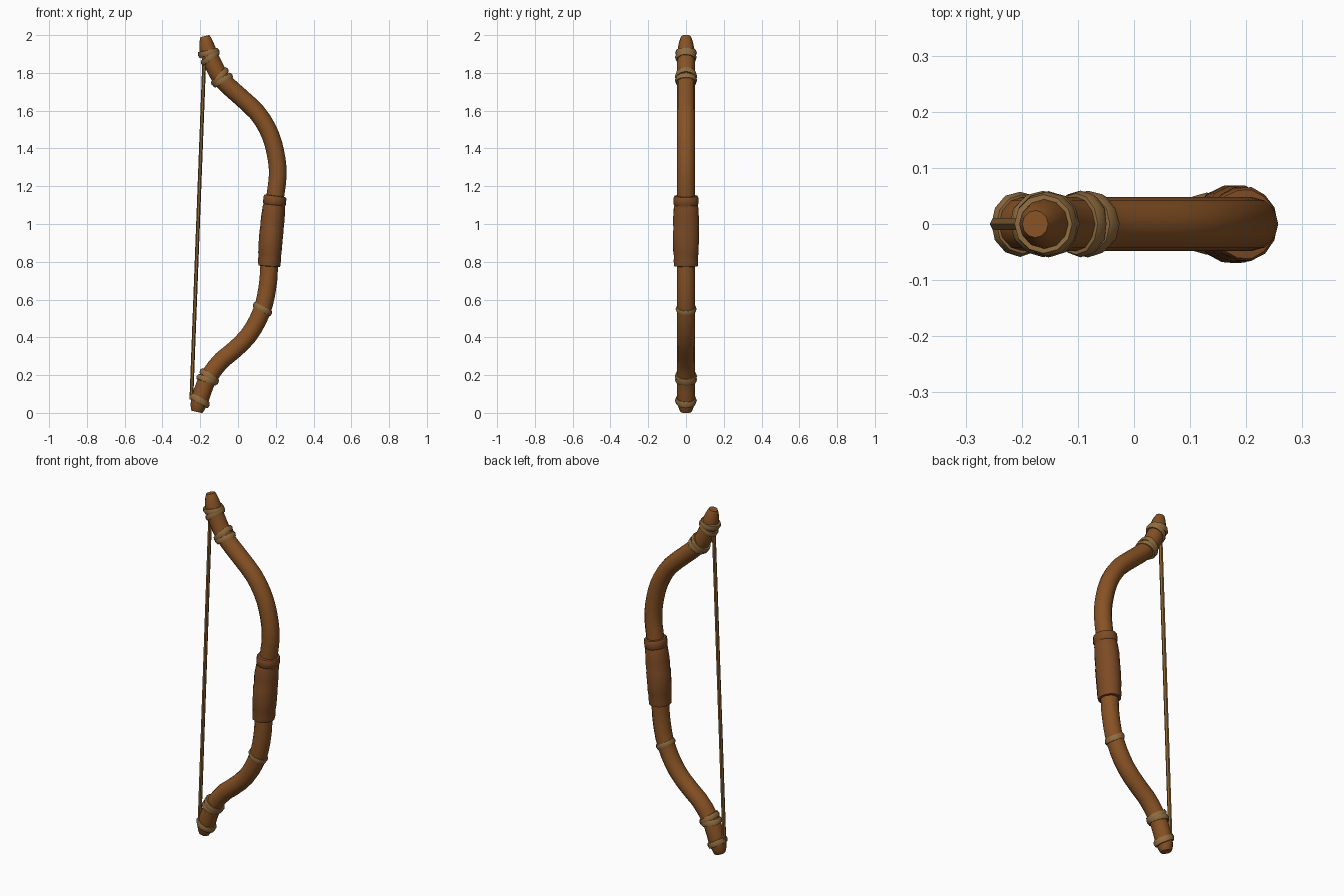
import bpy, bmesh, math, random
from mathutils import Vector

if "Cube" in bpy.data.objects:
    bpy.data.objects.remove(bpy.data.objects["Cube"])

random.seed(4)


def material(name, rgb):
    m = bpy.data.materials.new(name)
    m.diffuse_color = (*rgb, 1)
    m.use_nodes = True
    m.node_tree.nodes["Principled BSDF"].inputs["Base Color"].default_value = m.diffuse_color
    return m


wood = material("warm wood", (0.245, 0.085, 0.018))
leather = material("brown leather", (0.205, 0.070, 0.018))
cord = material("tan cord", (0.28, 0.15, 0.05))
twine = material("bowstring twine", (0.26, 0.13, 0.035))

# Centre line of the stave in the xz plane, bottom to top
PATH = [(-0.217, 0.005), (-0.205, 0.06), (-0.16, 0.18), (-0.09, 0.275), (0, 0.35),
        (0.07, 0.43), (0.13, 0.55), (0.158, 0.68), (0.165, 0.78), (0.177, 0.96),
        (0.195, 1.13), (0.21, 1.25), (0.205, 1.34), (0.172, 1.47), (0.105, 1.585),
        (0, 1.685), (-0.085, 1.765), (-0.15, 1.89), (-0.176, 1.995)]


def centre(z):
    """Smooth point on the centre line at height z (Hermite in z)."""
    i = max(0, min(len(PATH) - 2, sum(p[1] <= z for p in PATH) - 1))

    def slope(k):
        a, b = PATH[max(k - 1, 0)], PATH[min(k + 1, len(PATH) - 1)]
        return (b[0] - a[0]) / (b[1] - a[1])
    (x0, z0), (x1, z1) = PATH[i], PATH[i + 1]
    h = z1 - z0
    t = (z - z0) / h
    x = ((2*t**3 - 3*t**2 + 1) * x0 + (t**3 - 2*t**2 + t) * h * slope(i)
         + (3*t**2 - 2*t**3) * x1 + (t**3 - t**2) * h * slope(i + 1))
    return Vector((x, 0, z))


def direction(z):
    return (centre(z + 0.01) - centre(z - 0.01)).normalized()


def finish(name, bm, mat, angle=50):
    bmesh.ops.recalc_face_normals(bm, faces=bm.faces)
    mesh = bpy.data.meshes.new(name)
    bm.to_mesh(mesh)
    bm.free()
    mesh.materials.append(mat)
    ob = bpy.data.objects.new(name, mesh)
    bpy.context.collection.objects.link(ob)
    bpy.context.view_layer.objects.active = ob
    ob.select_set(True)
    bpy.ops.object.shade_smooth_by_angle(angle=math.radians(angle))
    ob.select_set(False)


def tube(name, rings, mat, sides=12, closed=False, angle=50, rough=0.0):
    """Skin rings of (centre, axis, side radius, depth radius)."""
    bm = bmesh.new()
    loops = []
    for c, axis, rx, ry in rings:
        u = Vector((axis.z, 0, -axis.x)).normalized()
        loop = []
        for k in range(sides):
            a = math.tau * k / sides
            s = 1 + random.uniform(-rough, rough)
            loop.append(bm.verts.new(c + s * (u * rx * math.cos(a)
                                              + Vector((0, ry * math.sin(a), 0)))))
        loops.append(loop)
    pairs = list(zip(loops, loops[1:]))
    if closed:
        pairs.append((loops[-1], loops[0]))
    for a, b in pairs:
        for k in range(sides):
            j = (k + 1) % sides
            bm.faces.new((a[k], a[j], b[j], b[k]))
    if not closed:
        bm.faces.new(loops[0])
        bm.faces.new(loops[-1])
    finish(name, bm, mat, angle)


# Stave with rounded tips
heights = [0.005, 0.015, 0.035] + [0.07 + i * 1.86 / 44 for i in range(45)] + [1.96, 1.983, 1.995]
rings = []
for z in heights:
    end = min(z, 2 - z)
    r = 0.048 * min(1, 0.45 + 0.55 * math.sqrt(min(1, end / 0.06)))
    if z > 1.85:
        r *= 1 - 0.18 * (z - 1.85) / 0.15
    rings.append((centre(z), direction(z), r * 0.98, r))
tube("stave", rings, wood)

# Leather grip, slightly uneven wraps with a collar at the upper end
grip = [(0.775, 0.046), (0.777, 0.061), (0.80, 0.064), (0.835, 0.063), (0.845, 0.066), (0.90, 0.067),
        (0.96, 0.068), (0.97, 0.066), (1.03, 0.067), (1.09, 0.063), (1.10, 0.060),
        (1.107, 0.065), (1.14, 0.064), (1.148, 0.060), (1.15, 0.046)]
tube("grip_wrap", [(centre(z), direction(z), r * 0.94, r * 1.04) for z, r in grip],
     leather, sides=14, angle=40, rough=0.015)


def binding(name, z, radius, strands, thick):
    """Cord loops around the stave, each loop a tilted ring."""
    for n, (shift, tilt) in enumerate(strands):
        axis = direction(z)
        u = Vector((axis.z, 0, -axis.x))
        c = centre(z) + axis * shift
        bm = bmesh.new()
        loops = []
        for k in range(12):
            a = math.tau * k / 12
            out = u * math.cos(a) + Vector((0, math.sin(a), 0))
            mid = c + out * radius + axis * (math.cos(a) * tilt)
            t = thick * random.uniform(0.9, 1.12)
            loops.append([bm.verts.new(mid + out * t * 0.6 * math.cos(b) + axis * t * math.sin(b))
                          for b in (math.tau * i / 6 for i in range(6))])
        for k in range(12):
            p, q = loops[k], loops[(k + 1) % 12]
            for i in range(6):
                j = (i + 1) % 6
                bm.faces.new((p[i], q[i], q[j], p[j]))
        finish(f"{name}_{n + 1}", bm, cord)


# Cord bindings along both limbs
binding("top_binding", 1.895, 0.047, [(0.012, -0.006), (-0.014, 0.014)], 0.017)
binding("upper_binding", 1.772, 0.050, [(0.010, 0.010), (-0.014, -0.004)], 0.017)
binding("lower_binding", 0.55, 0.046, [(0.0, -0.008)], 0.016)
binding("limb_binding", 0.185, 0.049, [(0.010, -0.006), (-0.010, 0.010)], 0.017)
binding("bottom_binding", 0.066, 0.047, [(0.0, -0.010)], 0.018)

# Bowstring
low, high = Vector((-0.247, 0, 0.07)), Vector((-0.178, 0, 1.885))
axis = (high - low).normalized()
tube("bowstring", [(low.lerp(high, i / 8), axis, 0.010, 0.012) for i in range(9)], twine, sides=6)
